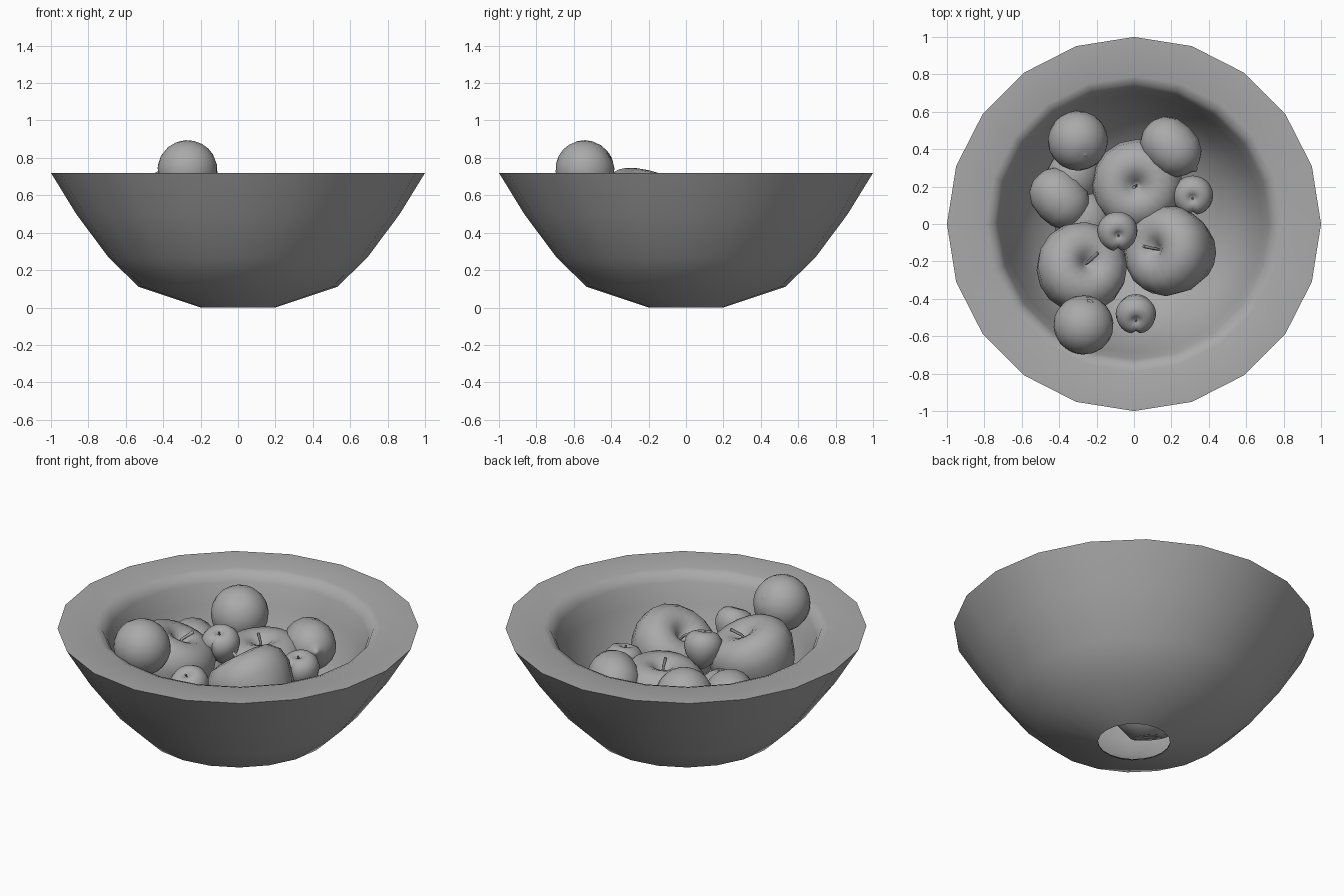
import bpy, bmesh
from math import sin, cos, pi, exp, radians
from mathutils import Vector, Matrix

if "Cube" in bpy.data.objects:
    bpy.data.objects.remove(bpy.data.objects["Cube"])

grey = bpy.data.materials.new("plain grey")
grey.use_nodes = True
grey.diffuse_color = (0.4, 0.4, 0.4, 1)
grey.node_tree.nodes["Principled BSDF"].inputs["Base Color"].default_value = (0.4, 0.4, 0.4, 1)


def pose(centre, axis):
    turn = Vector((0, 0, 1)).rotation_difference(Vector(axis))
    return Matrix.Translation(centre) @ turn.to_matrix().to_4x4()


def link(name, data, matrix):
    data.materials.append(grey)
    obj = bpy.data.objects.new(name, data)
    bpy.context.collection.objects.link(obj)
    obj.matrix_world = matrix


def revolve(name, profile, sides, matrix=Matrix(), size=1, groove=0):
    """Turn an (r, z) profile round z; a groove makes a crease on the -y side."""
    bm = bmesh.new()
    rings = []
    for r, z in profile:
        if r == 0:
            rings.append([bm.verts.new((0, 0, z * size))] * sides)
            continue
        ring = []
        for i in range(sides):
            a = 2 * pi * i / sides
            off = min(i, sides - i) * 2 * pi / sides
            k = r * size * (1 - groove * exp(-(off / 0.16) ** 2))
            ring.append(bm.verts.new((k * cos(a - pi / 2), k * sin(a - pi / 2), z * size)))
        rings.append(ring)
    for low, high in zip(rings, rings[1:]):
        for i in range(sides):
            j = (i + 1) % sides
            corners = [low[i], low[j], high[j], high[i]]
            bm.faces.new(list(dict.fromkeys(corners)))
    mesh = bpy.data.meshes.new(name)
    bm.to_mesh(mesh)
    bm.free()
    mesh.shade_smooth()
    mesh.set_sharp_from_angle(angle=radians(55))
    link(name, mesh, matrix)


def stem(name, points, thick, matrix):
    curve = bpy.data.curves.new(name, "CURVE")
    curve.dimensions = "3D"
    curve.bevel_depth = thick
    curve.bevel_resolution = 1
    curve.use_fill_caps = True
    line = curve.splines.new("POLY")
    line.points.add(len(points) - 1)
    for i, (p, co) in enumerate(zip(line.points, points)):
        p.co = (*co, 1)
        p.radius = 0.7 + 0.25 * i
    link(name, curve, matrix)


def star(name, radius, height, matrix):
    """Thin calyx with pointed rays, hugging a rounded top."""
    bm = bmesh.new()
    tip = bm.verts.new((0, 0, height + 0.002))
    rim = []
    for i in range(16):
        r = radius if i % 2 == 0 else radius * 0.2
        drop = 0.007 if i % 2 == 0 else 0
        a = pi * i / 8
        rim.append(bm.verts.new((r * cos(a), r * sin(a), height - drop)))
    for i in range(16):
        bm.faces.new((tip, rim[i], rim[(i + 1) % 16]))
    mesh = bpy.data.meshes.new(name)
    bm.to_mesh(mesh)
    bm.free()
    link(name, mesh, matrix)


# Bowl: outer wall, flat rim, rounded lip, inner wall, open base
revolve("bowl", [(0.2, 0), (0.53, 0.11), (0.69, 0.265), (0.865, 0.5), (1, 0.72),
                 (0.79, 0.72), (0.75, 0.705), (0.725, 0.66), (0.69, 0.55),
                 (0.63, 0.38), (0.54, 0.23), (0.4, 0.11), (0.2, 0.005)], 20)

# Apples: dimpled body and bent stem
apple = [(0, -0.88), (0.18, -1.02), (0.42, -1.02), (0.68, -0.72), (0.9, -0.28), (1, 0.15),
         (0.94, 0.47), (0.72, 0.69), (0.45, 0.74), (0.24, 0.66), (0.09, 0.5), (0, 0.42)]
apples = {
    "back": ((0.02, 0.21, 0.4), (-0.05, -0.02, 1), (-0.01, -0.01)),
    "right": ((0.2, -0.145, 0.475), (-0.6, 0.08, 0.8), (-0.03, 0.01)),
    "left": ((-0.29, -0.24, 0.525), (0.28, 0.22, 0.9), (0.04, 0.04)),
}
for side, (centre, axis, bend) in apples.items():
    m = pose(centre, axis)
    revolve(side + "_apple", apple, 16, m, 0.245)
    bx, by = bend
    stem(side + "_apple_stem", [(0, 0, 0.09), (bx * 0.2, by * 0.2, 0.15),
                                (bx, by, 0.21)], 0.008, m)

# Oranges: slightly flattened ball with a star calyx
ball = [(sin(pi * i / 12), -0.97 * cos(pi * i / 12)) for i in range(1, 12)]
ball = [(0, -0.97)] + ball + [(0, 0.93)]
oranges = {
    "back": ((-0.3, 0.445, 0.555), (0.25, -0.48, 0.82)),
    "front": ((-0.27, -0.54, 0.735), (0.2, 0.75, 0.45)),
    "lower": ((-0.27, 0.02, 0.38), (0.15, 0, 1)),
}
for side, (centre, axis) in oranges.items():
    m = pose(centre, axis)
    revolve(side + "_orange", ball, 20, m, 0.161)
    star(side + "_orange_calyx", 0.052, 0.156, m)

# Lemons: barrel body with a small nub at one end
lemon = [(0, -1.05), (0.3, -1.02), (0.6, -0.85), (0.82, -0.5), (0.88, 0), (0.82, 0.45),
         (0.62, 0.78), (0.34, 0.97), (0.13, 1.05), (0.08, 1.12), (0, 1.15)]
lemons = {
    "right": ((0.2, 0.41, 0.515), (0.7, -0.66, 0.15)),
    "left": ((-0.395, 0.135, 0.455), (0.65, -0.7, 0.1)),
    "lower": ((-0.33, 0.24, 0.38), (0.3, 0.8, 0.2)),
}
for side, (centre, axis) in lemons.items():
    revolve(side + "_lemon", lemon, 18, pose(centre, axis), 0.163)

# Plums: creased, tapering below, with a stub of stem
plum = [(0, -1.12), (0.25, -1.02), (0.58, -0.76), (0.86, -0.35), (1, 0.1), (0.93, 0.5),
        (0.7, 0.78), (0.4, 0.88), (0.17, 0.8), (0, 0.65)]
plums = {
    "middle": ((-0.09, -0.035, 0.605), (0.08, -0.3, 1)),
    "front": ((0.01, -0.475, 0.55), (0, -0.45, 0.9)),
    "right": ((0.315, 0.155, 0.485), (-0.02, -0.2, 1)),
}
for side, (centre, axis) in plums.items():
    m = pose(centre, axis)
    revolve(side + "_plum", plum, 28, m, 0.108, 0.2)
    stem(side + "_plum_stem", [(0, 0, 0.06), (0, -0.004, 0.095)], 0.006, m)
